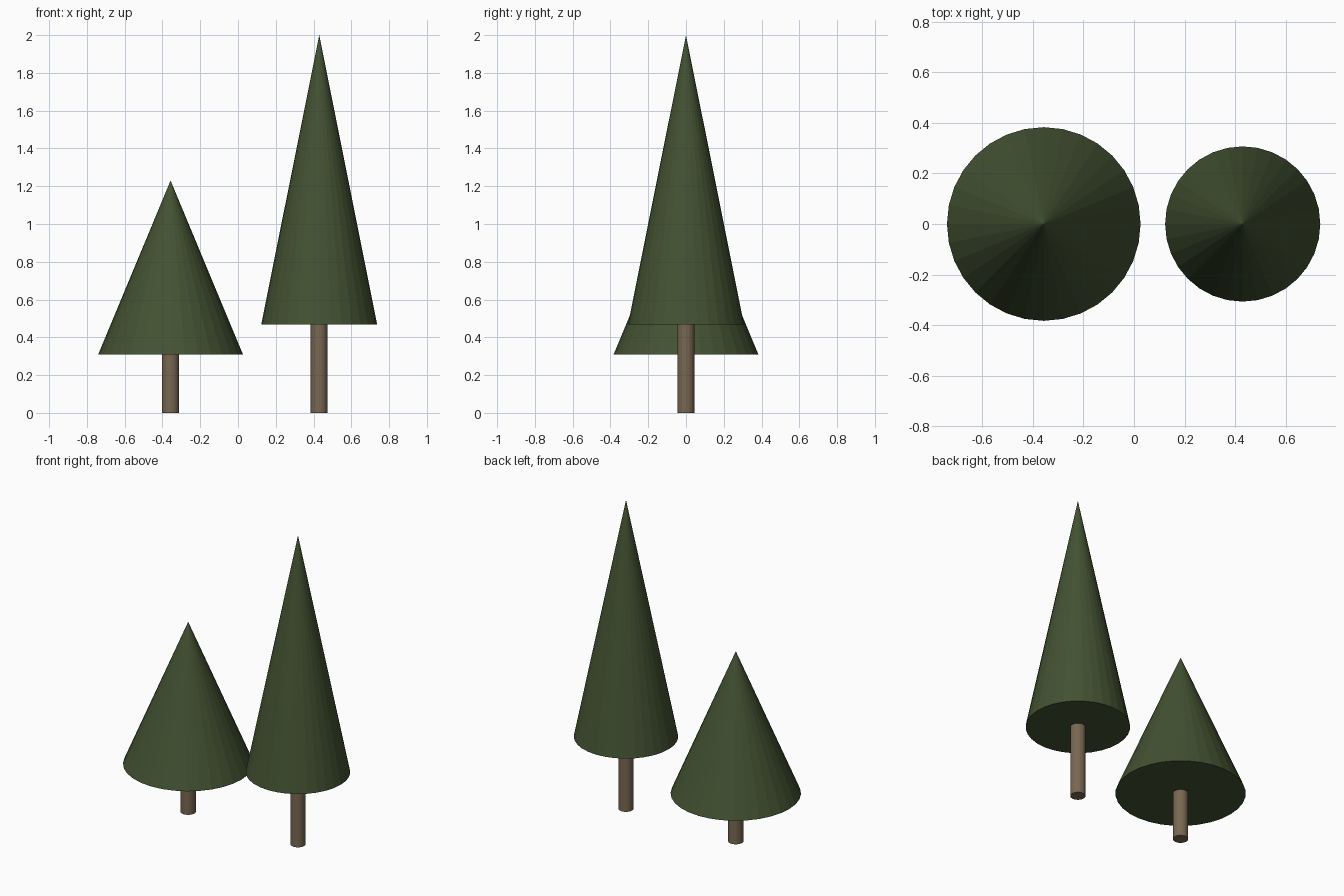
import bpy

if "Cube" in bpy.data.objects:
    bpy.data.objects.remove(bpy.data.objects["Cube"])


def material(name, rgb):
    mat = bpy.data.materials.new(name)
    mat.diffuse_color = (*rgb, 1.0)
    mat.use_nodes = True
    mat.node_tree.nodes["Principled BSDF"].inputs["Base Color"].default_value = mat.diffuse_color
    return mat


foliage_green = material("foliage_green", (0.056, 0.084, 0.032))
bark_brown = material("bark_brown", (0.19, 0.137, 0.086))

SIDES = 32
TRUNK_RADIUS = 0.045


def add_tree(prefix, x, radius, base_z, top_z):
    # Trunk: plain cylinder up to the underside of the foliage
    bpy.ops.mesh.primitive_cylinder_add(
        vertices=SIDES, radius=TRUNK_RADIUS, depth=base_z,
        location=(x, 0, base_z / 2))
    trunk = bpy.context.object
    trunk.name = prefix + "_trunk"
    trunk.data.materials.append(bark_brown)

    # Foliage: one flat-shaded cone with a closed base
    bpy.ops.mesh.primitive_cone_add(
        vertices=SIDES, radius1=radius, radius2=0, depth=top_z - base_z,
        location=(x, 0, (base_z + top_z) / 2))
    foliage = bpy.context.object
    foliage.name = prefix + "_foliage"
    foliage.data.materials.append(foliage_green)


add_tree("short_tree", -0.357, 0.383, 0.31, 1.23)
add_tree("tall_tree", 0.43, 0.307, 0.467, 2.0)
